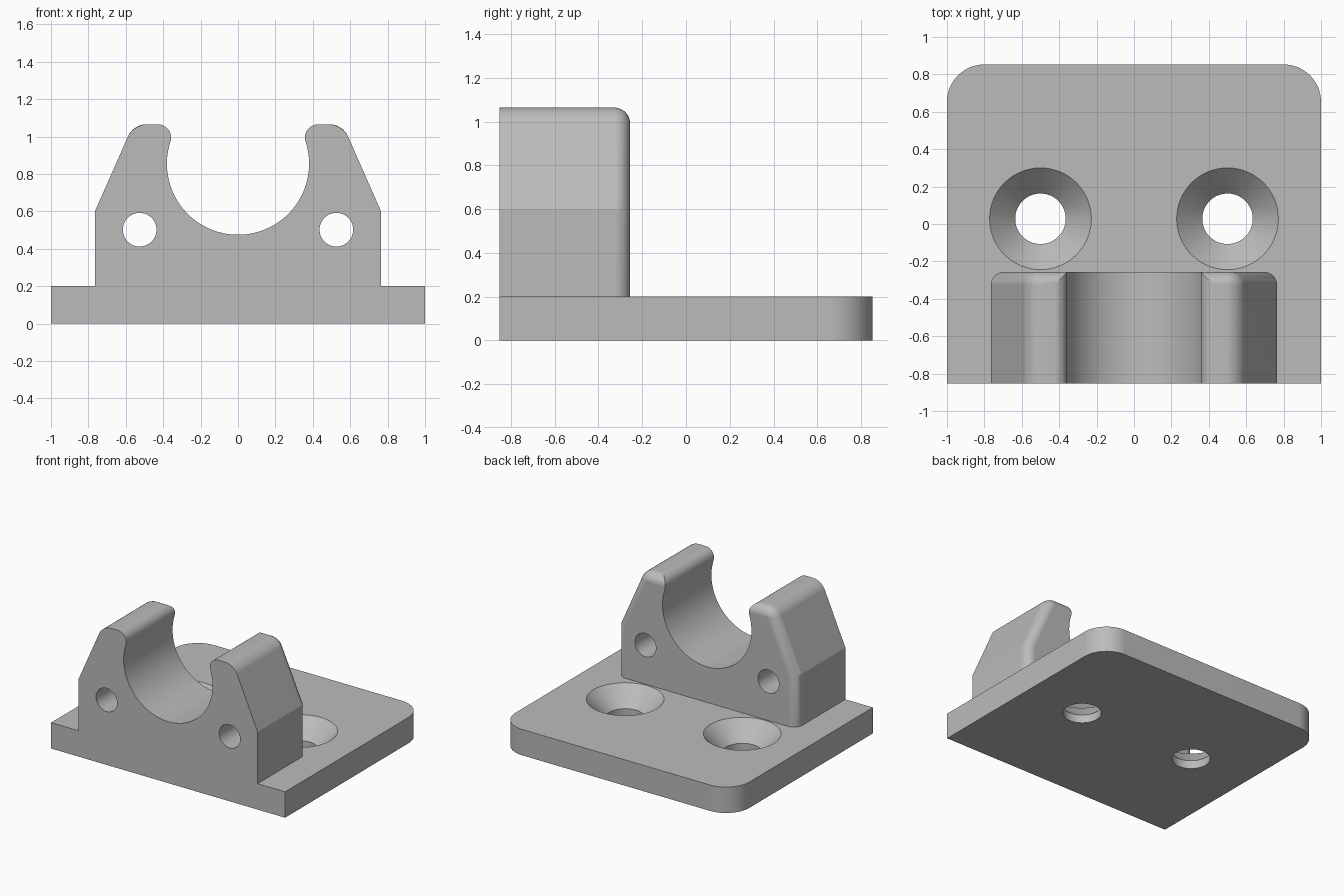
import bpy, bmesh
from math import sin, cos, pi, atan2, sqrt, radians
from mathutils import Matrix, Vector

if "Cube" in bpy.data.objects:
    bpy.data.objects.remove(bpy.data.objects["Cube"], do_unlink=True)

DEPTH = 0.853      # half depth of the plate
THICK = 0.2        # plate thickness
TOP = 1.065        # clip height
BACK = -0.256      # rear face of the clip
FILLET = 0.07

grey = bpy.data.materials.new("light grey")
grey.use_nodes = True
grey.diffuse_color = (0.5, 0.5, 0.5, 1)
grey.node_tree.nodes["Principled BSDF"].inputs["Base Color"].default_value = (0.5, 0.5, 0.5, 1)


def arc(cx, cy, r, start, end, n):
    return [(cx + r * cos(start + (end - start) * i / n),
             cy + r * sin(start + (end - start) * i / n)) for i in range(n + 1)]


def finish(name, bm):
    bmesh.ops.recalc_face_normals(bm, faces=bm.faces[:])
    mesh = bpy.data.meshes.new(name)
    bm.to_mesh(mesh)
    bm.free()
    mesh.materials.append(grey)
    ob = bpy.data.objects.new(name, mesh)
    bpy.context.collection.objects.link(ob)
    return ob


def prism(points, direction):
    """Closed profile (list of 3D points) extruded along a vector."""
    bm = bmesh.new()
    face = bm.faces.new([bm.verts.new(p) for p in points])
    new = bmesh.ops.extrude_face_region(bm, geom=[face])["geom"]
    bmesh.ops.translate(bm, vec=Vector(direction),
                        verts=[v for v in new if isinstance(v, bmesh.types.BMVert)])
    return bm


def revolve(name, profile, x, y):
    """Closed (radius, z) profile turned about a vertical axis."""
    bm = bmesh.new()
    rings = [[bm.verts.new((x + r * cos(2 * pi * i / 64), y + r * sin(2 * pi * i / 64), z))
              for i in range(64)] for r, z in profile]
    for a, b in zip(rings, rings[1:]):
        for i in range(64):
            j = (i + 1) % 64
            bm.faces.new((a[i], a[j], b[j], b[i]))
    bm.faces.new(rings[0])
    bm.faces.new(rings[-1])
    return finish(name, bm)


def combine(ob, other, operation):
    other.hide_render = True
    mod = ob.modifiers.new(operation, 'BOOLEAN')
    mod.operation, mod.object, mod.solver = operation, other, 'EXACT'
    bpy.context.view_layer.objects.active = ob
    bpy.ops.object.modifier_apply(modifier=mod.name)
    bpy.data.objects.remove(other, do_unlink=True)


# Base plate with two rounded rear corners
r = 0.2
outline = [(-1, -DEPTH), (1, -DEPTH)]
outline += arc(1 - r, DEPTH - r, r, 0, pi / 2, 16)
outline += arc(r - 1, DEPTH - r, r, pi / 2, pi, 16)
bracket = finish("mounting_bracket", prism([(x, y, 0) for x, y in outline], (0, 0, THICK)))

# Clip block: tapered shoulders, rounded top corners and rear rim
shape = [(-0.765, 0.1), (0.765, 0.1), (0.765, 0.6), (0.56, TOP), (-0.56, TOP), (-0.765, 0.6)]
bm = prism([(x, -DEPTH, z) for x, z in shape], (0, BACK + DEPTH, 0))
rounded = []
for e in bm.edges:
    a, b = (v.co for v in e.verts)
    rear_rim = min(a.y, b.y) > BACK - 0.01 and max(a.z, b.z) > 0.2
    top_corner = min(a.z, b.z) > TOP - 0.01 and abs(a.x - b.x) < 0.01
    if rear_rim or top_corner:
        rounded.append(e)
bmesh.ops.bevel(bm, geom=rounded, offset=FILLET, offset_type='OFFSET',
                segments=8, profile=0.5, affect='EDGES')
clip = finish("clip", bm)

# Round cradle whose mouth flares over the rounded lips
cz, cr = 0.855, 0.38
lip_z = TOP - FILLET
lip_x = sqrt((cr + FILLET) ** 2 - (lip_z - cz) ** 2)
t = atan2(lip_z - cz, lip_x)
slot = [(lip_x, 1.3)]
slot += arc(lip_x, lip_z, FILLET, pi / 2, pi + t, 10)
slot += arc(0, cz, cr, t, -pi - t, 72)[1:-1]
slot += arc(-lip_x, lip_z, FILLET, -t, pi / 2, 10)
slot += [(-lip_x, 1.3)]
combine(clip, finish("cradle_cutter", prism([(x, -1, z) for x, z in slot], (0, 1, 0))), 'DIFFERENCE')

# Cross holes through the clip
for side in (-1, 1):
    ring = arc(side * 0.526, 0.502, 0.09, 0, 2 * pi, 48)[:-1]
    combine(clip, finish("cross_hole_cutter", prism([(x, -1, z) for x, z in ring], (0, 1, 0))), 'DIFFERENCE')

combine(bracket, clip, 'UNION')

# Countersunk screw holes
for side in (-1, 1):
    profile = [(0.135, -0.1), (0.135, 0.063), (0.272, THICK), (0.272, THICK + 0.02)]
    combine(bracket, revolve("screw_hole_cutter", profile, side * 0.5, 0.028), 'DIFFERENCE')

# Smooth rounds, crisp edges
bpy.ops.object.select_all(action='DESELECT')
bracket.select_set(True)
bpy.context.view_layer.objects.active = bracket
bpy.ops.object.shade_smooth_by_angle(angle=radians(20))
weighted = bracket.modifiers.new("even_shading", 'WEIGHTED_NORMAL')
weighted.keep_sharp = True
